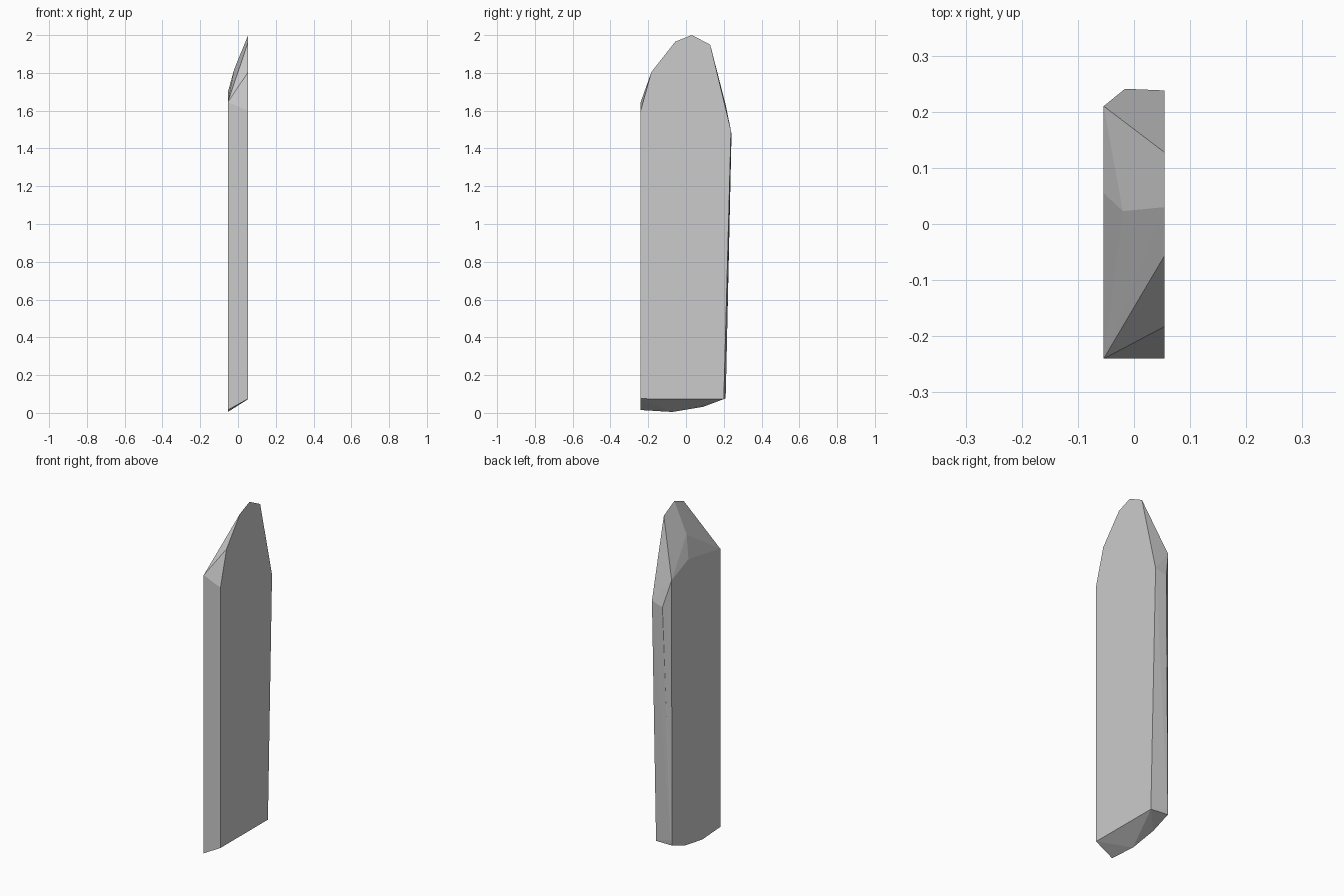
import bpy, bmesh, math

if "Cube" in bpy.data.objects:
    bpy.data.objects.remove(bpy.data.objects["Cube"])

HALF = 0.054  # half thickness of the slab

# broad right face outline (y, z)
right_face = [(-0.24, 0.075), (-0.24, 1.60), (-0.183, 1.805), (-0.057, 1.965),
              (0.03, 2.0), (0.128, 1.95), (0.238, 1.495), (0.20, 0.073)]
# shorter left face outline (y, z)
left_face = [(-0.24, 0.015), (-0.24, 1.645), (0.055, 1.697), (0.21, 1.631),
             (0.208, 0.077), (0.09, 0.032), (-0.072, 0.005)]
# chipped corners between the two faces (x, y, z)
chips = [(-0.02, 0.023, 1.82), (-0.016, 0.241, 1.475), (-0.048, 0.211, 0.11)]

points = [(HALF, y, z) for y, z in right_face]
points += [(-HALF, y, z) for y, z in left_face] + chips

# faceted shard: hull around both outlines, flat regions merged
bm = bmesh.new()
for p in points:
    bm.verts.new(p)
hull = bmesh.ops.convex_hull(bm, input=bm.verts[:])
loose = [v for v in bm.verts if not v.link_faces]
bmesh.ops.delete(bm, geom=loose, context='VERTS')
bmesh.ops.dissolve_limit(bm, angle_limit=math.radians(0.5),
                         verts=bm.verts[:], edges=bm.edges[:])
bmesh.ops.recalc_face_normals(bm, faces=bm.faces[:])

mesh = bpy.data.meshes.new("stone_shard")
bm.to_mesh(mesh)
bm.free()
shard = bpy.data.objects.new("stone_shard", mesh)
bpy.context.collection.objects.link(shard)

# plain grey stone
grey = bpy.data.materials.new("grey_stone")
grey.diffuse_color = (0.6, 0.6, 0.6, 1)
grey.use_nodes = True
grey.node_tree.nodes["Principled BSDF"].inputs["Base Color"].default_value = grey.diffuse_color
mesh.materials.append(grey)
